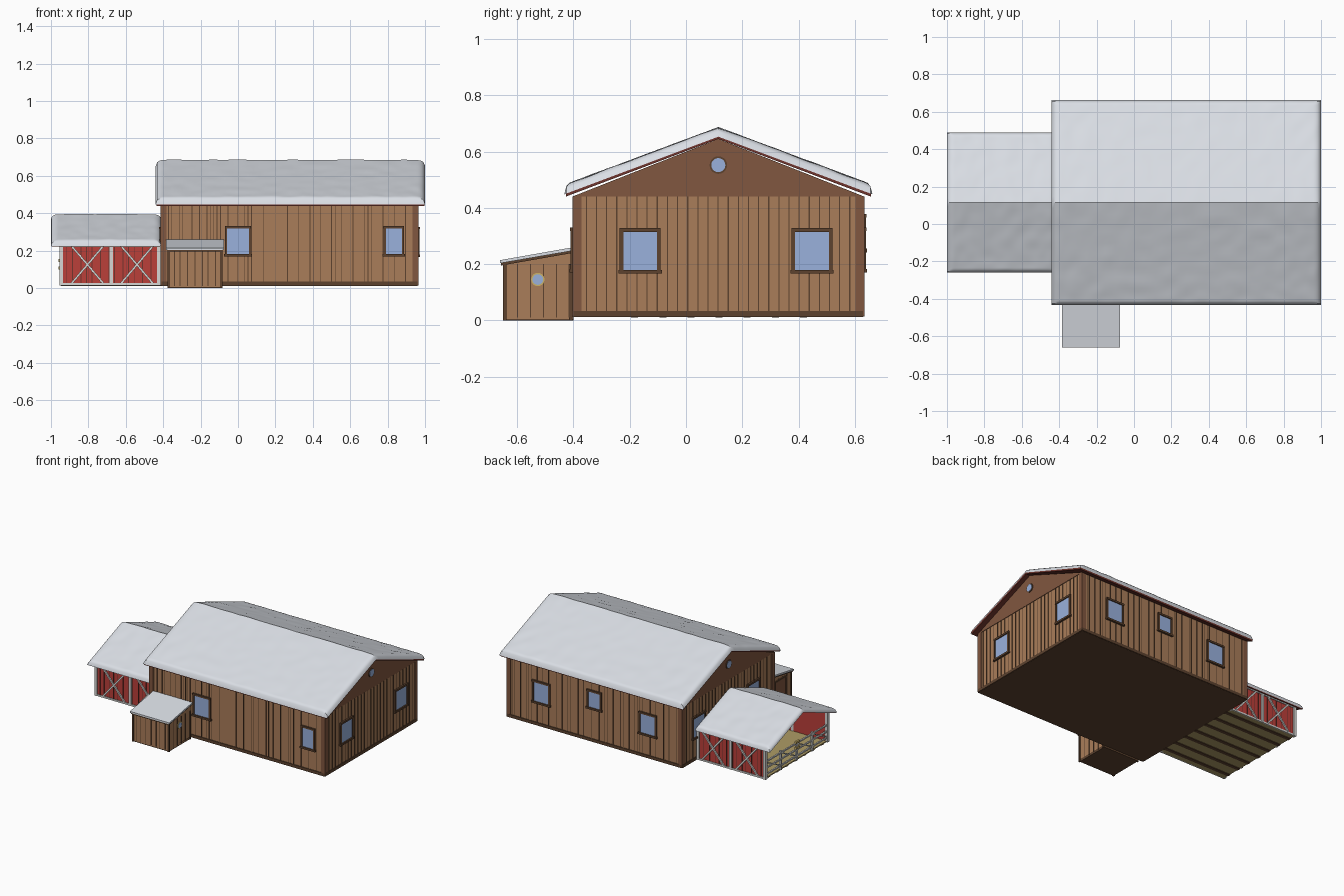
import bpy, bmesh, math, random
from mathutils import Vector, Matrix, noise

random.seed(4)
if "Cube" in bpy.data.objects:
    bpy.data.objects.remove(bpy.data.objects["Cube"])


def material(name, r, g, b):
    m = bpy.data.materials.new(name)
    m.use_nodes = True
    m.diffuse_color = (r, g, b, 1)
    m.node_tree.nodes["Principled BSDF"].inputs["Base Color"].default_value = (r, g, b, 1)
    return m


WOOD = material("timber", 0.40, 0.205, 0.10)
DARK = material("dark timber", 0.11, 0.055, 0.028)
GABLE = material("gable brown", 0.22, 0.095, 0.05)
FASCIA = material("red brown", 0.16, 0.035, 0.026)
SNOW = material("snow", 0.70, 0.73, 0.78)
GLASS = material("pale blue glass", 0.32, 0.44, 0.72)
RED = material("barn red", 0.50, 0.05, 0.042)
WHITE = material("white trim", 0.68, 0.68, 0.66)
STRAW = material("straw", 0.42, 0.33, 0.13)
BRASS = material("brass", 0.60, 0.45, 0.14)


def finish(name, bm, mat, smooth=False):
    bmesh.ops.recalc_face_normals(bm, faces=bm.faces)
    mesh = bpy.data.meshes.new(name)
    bm.to_mesh(mesh)
    bm.free()
    mesh.materials.append(mat)
    if smooth:
        mesh.shade_smooth()
    ob = bpy.data.objects.new(name, mesh)
    bpy.context.collection.objects.link(ob)
    return ob


def boxes(name, bounds, mat):
    bm = bmesh.new()
    for x0, x1, y0, y1, z0, z1 in bounds:
        centre = Vector((x0 + x1, y0 + y1, z0 + z1)) / 2
        size = (x1 - x0, y1 - y0, z1 - z0, 1)
        bmesh.ops.create_cube(bm, size=1, matrix=Matrix.Translation(centre) @ Matrix.Diagonal(size))
    return finish(name, bm, mat)


def prism(name, profile, x0, x1, mat):
    bm = bmesh.new()
    face = bm.faces.new([bm.verts.new((x0, y, z)) for y, z in profile])
    out = bmesh.ops.extrude_face_region(bm, geom=[face])
    bmesh.ops.translate(bm, vec=(x1 - x0, 0, 0), verts=[v for v in out["geom"] if isinstance(v, bmesh.types.BMVert)])
    return finish(name, bm, mat)


def bars(name, pairs, w, mat):
    bm = bmesh.new()
    for p, q in pairs:
        p, q = Vector(p), Vector(q)
        turn = (q - p).to_track_quat('Z', 'Y').to_matrix().to_4x4()
        bmesh.ops.create_cube(bm, size=1, matrix=Matrix.Translation((p + q) / 2) @ turn
                              @ Matrix.Diagonal((w, w, (q - p).length, 1)))
    return finish(name, bm, mat)


def slab(wall, u0, u1, z0, z1, d0, d1):
    # bounds of a box lying on a wall given as (facing axis, plane, sign)
    axis, plane, s = wall
    a, b = sorted((plane + s * d0, plane + s * d1))
    return (a, b, u0, u1, z0, z1) if axis == "x" else (u0, u1, a, b, z0, z1)


def window(name, wall, u, z, w, h):
    u0, u1, z0, z1 = u - w / 2, u + w / 2, z - h / 2, z + h / 2
    f = 0.013
    boxes(name + "_glass", [slab(wall, u0, u1, z0, z1, -0.002, 0.005)], GLASS)
    boxes(name + "_frame", [
        slab(wall, u0 - f, u0, z0, z1, -0.002, 0.01), slab(wall, u1, u1 + f, z0, z1, -0.002, 0.01),
        slab(wall, u0 - f, u1 + f, z1, z1 + f, -0.002, 0.012),
        slab(wall, u0 - f - 0.004, u1 + f + 0.004, z0 - f, z0, -0.002, 0.014)], DARK)


def porthole(name, x, y, z, r, frame):
    for part, radius, depth, mat in (("_frame", r * 1.25, 0.008, frame), ("_glass", r, 0.012, GLASS)):
        bm = bmesh.new()
        bmesh.ops.create_cone(bm, cap_ends=True, segments=20, radius1=radius, radius2=radius, depth=depth,
                              matrix=Matrix.Translation((x, y, z)) @ Matrix.Rotation(math.pi / 2, 4, 'Y'))
        finish(name + part, bm, mat)


def seams(name, wall, u0, u1, z0, z1, steps, mat=DARK):
    found, u = [], u0 + steps[0]
    while u < u1:
        found.append(slab(wall, u - 0.002, u + 0.002, z0, z1, -0.002, 0.003))
        u += random.choice(steps)
    boxes(name, found, mat)


def gable_roof(name, x0, x1, half, eave, ridge, deck, snow):
    # timber deck
    a, b = RIDGE - half + 0.006, RIDGE + half - 0.006
    prism(name + "_deck", [(a, eave), (RIDGE, ridge), (b, eave), (b, eave + deck),
                           (RIDGE, ridge + deck), (a, eave + deck)], x0 + 0.004, x1 - 0.004, FASCIA)
    # uneven snow blanket with rounded borders
    bm = bmesh.new()
    bmesh.ops.create_grid(bm, x_segments=60, y_segments=48, size=1)
    for v in bm.verts:
        u, w = (math.sin(1.35 * c) / math.sin(1.35) for c in v.co.xy)
        x = (x0 + x1) / 2 + u * (x1 - x0) / 2
        y = RIDGE + w * half
        d = min(1, (1 - abs(u)) * (x1 - x0) / 2 / 0.04, (1 - abs(w)) * half / 0.02)
        round_off = math.sqrt(max(0, 1 - (1 - d) ** 2))
        lump = 0.003 * noise.noise(Vector((x * 14, y * 14, 0))) * d
        z = ridge + deck - (ridge - eave) * abs(w)
        v.co = (x, y, z - 0.009 + (snow + 0.009) * round_off + lump)
    finish(name + "_snow", bm, SNOW, True).modifiers.new("crease", 'EDGE_SPLIT').split_angle = math.radians(32)


RIDGE = 0.115
X0, X1, Y0, Y1, Z0, Z1 = -0.41, 0.96, -0.40, 0.63, 0.018, 0.44
FRONT, BACK = ("y", Y0, -1), ("y", Y1, 1)
LEFT, RIGHT = ("x", X1, 1), ("x", X0, -1)

# main house
boxes("house_walls", [(X0, X1, Y0, Y1, Z0, Z1)], WOOD)
boxes("house_underside", [(X0, X1, Y0, Y1, Z0 - 0.006, Z0)], DARK)
prism("house_gables", [(Y0 - 0.004, Z1), (Y1 + 0.004, Z1), (RIDGE, 0.645)], X0 - 0.004, X1 + 0.004, GABLE)
gable_roof("house_roof", -0.44, 1.0, 0.548, 0.44, 0.645, 0.017, 0.024)

# corner boards and base boards
boxes("corner_boards", [(x - 0.016, x + 0.016, y - 0.016, y + 0.016, Z0, Z1)
                        for x in (X0 + 0.012, X1 - 0.012) for y in (Y0 + 0.012, Y1 - 0.012)], GABLE)
boxes("base_boards", [slab(w, a, b, Z0 - 0.005, Z0 + 0.016, -0.004, 0.005) for w, a, b in
                      ((FRONT, X0, X1), (BACK, X0, X1), (LEFT, Y0, Y1), (RIGHT, Y0, Y1))], DARK)

# plank seams
seams("front_seams_dense", FRONT, X0 + 0.02, 0.1, Z0, Z1, (0.018, 0.04, 0.05))
seams("front_seams_wide", FRONT, 0.1, X1 - 0.03, Z0, Z1, (0.035, 0.02, 0.06, 0.09, 0.13))
seams("back_seams", BACK, X0 + 0.02, X1 - 0.03, Z0, Z1, (0.02, 0.045, 0.06))
for side, wall in (("left", LEFT), ("right", RIGHT)):
    seams(side + "_seams", wall, Y0 + 0.01, Y1 - 0.03, Z0, Z1, (0.036,))

# windows
window("front_window_wide", FRONT, 0.0, 0.25, 0.115, 0.135)
window("front_window_narrow", FRONT, 0.833, 0.25, 0.085, 0.135)
for i, (x, z, w, h) in enumerate(((0.69, 0.25, 0.115, 0.135), (0.275, 0.31, 0.09, 0.11), (-0.145, 0.25, 0.115, 0.135))):
    window(f"back_window_{i + 1}", BACK, x, z, w, h)
for side, wall in (("left", LEFT), ("right", RIGHT)):
    for y in (-0.163, 0.448):
        window(f"{side}_window_{'front' if y < 0 else 'back'}", wall, y, 0.247, 0.12, 0.135)
    porthole(side + "_gable_porthole", wall[1] + wall[2] * 0.004, RIDGE, 0.552, 0.025, DARK)

# entrance porch
PX0, PX1, PY = -0.37, -0.09, -0.645
prism("porch_walls", [(PY, 0.005), (Y0, 0.005), (Y0, 0.243), (PY, 0.2)], PX0, PX1, WOOD)
boxes("porch_floor", [(PX0, PX1, PY, Y0, 0, 0.018)], DARK)
prism("porch_roof_deck", [(-0.657, 0.195), (Y0, 0.24), (Y0, 0.25), (-0.657, 0.206)], -0.378, -0.082, DARK)
prism("porch_roof_snow", [(-0.661, 0.203), (Y0, 0.248), (Y0, 0.26), (-0.661, 0.214)], -0.384, -0.076, SNOW)
boxes("porch_posts", [(x - 0.006, x + 0.006, y - 0.006, y + 0.006, 0, 0.2)
                      for x in (PX0, PX1) for y in (PY, Y0 - 0.01)], DARK)
seams("porch_front_seams", ("y", PY, -1), PX0, PX1, 0.01, 0.2, (0.03, 0.04))
for side, wall in (("left", ("x", PX1, 1)), ("right", ("x", PX0, -1))):
    seams(f"porch_{side}_seams", wall, PY, Y0, 0.01, 0.2, (0.046,))
porthole("porch_porthole", PX1, -0.527, 0.145, 0.019, BRASS)
DOOR = ("x", PX0, -1)
boxes("porch_door", [slab(DOOR, -0.58, -0.47, 0.02, 0.185, -0.002, 0.005)], GABLE)
boxes("porch_door_frame", [slab(DOOR, a, b, 0.02, c, -0.002, 0.008) for a, b, c in
                           ((-0.59, -0.58, 0.185), (-0.47, -0.46, 0.185))]
      + [slab(DOOR, -0.59, -0.46, 0.185, 0.195, -0.002, 0.008)], DARK)

# open barn: floor, side walls and roof
BX0, BX1, BY0, BY1, BZ = -0.945, X0, -0.235, 0.465, 0.225
boxes("barn_floor", [(BX0, BX1, BY0, BY1, 0.014, 0.022)], STRAW)
boxes("barn_floor_joists", [(BX0, BX1, y, y + 0.025, 0.01, 0.015)
                            for y in (BY0 + 0.04 + 0.1 * i for i in range(7))], DARK)
gable_roof("barn_roof", -1.0, BX1 - 0.002, 0.375, 0.222, 0.365, 0.012, 0.018)
for side, y, s in (("front", BY0, -1), ("back", BY1, 1)):
    wall = ("y", y, s)
    boxes(f"barn_{side}_wall", [slab(wall, BX0, BX1, 0.018, BZ + 0.01, -0.012, 0)], RED)
    seams(f"barn_{side}_seams", wall, BX0, BX1, 0.018, BZ, (0.03, 0.045), FASCIA)
    boxes(f"barn_{side}_trim", [slab(wall, x - 0.01, x + 0.01, 0.014, BZ + 0.005, -0.014, 0.008)
                                for x in (BX0, -0.678, BX1 - 0.012)]
          + [slab(wall, BX0, BX1, z, z + 0.012, -0.002, 0.006) for z in (0.014, BZ - 0.006)], WHITE)
    cross, yy = [], y + s * 0.004
    for x in (-0.805, -0.54):
        for k in (-1, 1):
            cross.append(((x - 0.085 * k, yy, 0.025), (x + 0.085 * k, yy, BZ)))
    bars(f"barn_{side}_crosses", cross, 0.011, WHITE)

# paddock fence across the open end
stops = [BY0 + (BY1 - BY0) * i / 4 for i in range(5)]
boxes("fence_posts", [(BX0 - 0.007, BX0 + 0.007, y - 0.007, y + 0.007, 0.014, 0.15) for y in stops], WHITE)
bars("fence_rails", [((BX0, BY0, z), (BX0, BY1, z)) for z in (0.045, 0.09, 0.135)], 0.01, WHITE)
bars("fence_braces", [((BX0, a, 0.045), (BX0, b, 0.135)) for a, b in zip(stops, stops[1:])], 0.008, WHITE)
boxes("fence_latch", [(BX0 - 0.014, BX0, RIDGE - 0.02, RIDGE + 0.02, z, z + 0.015) for z in (0.1, 0.14)], BRASS)
